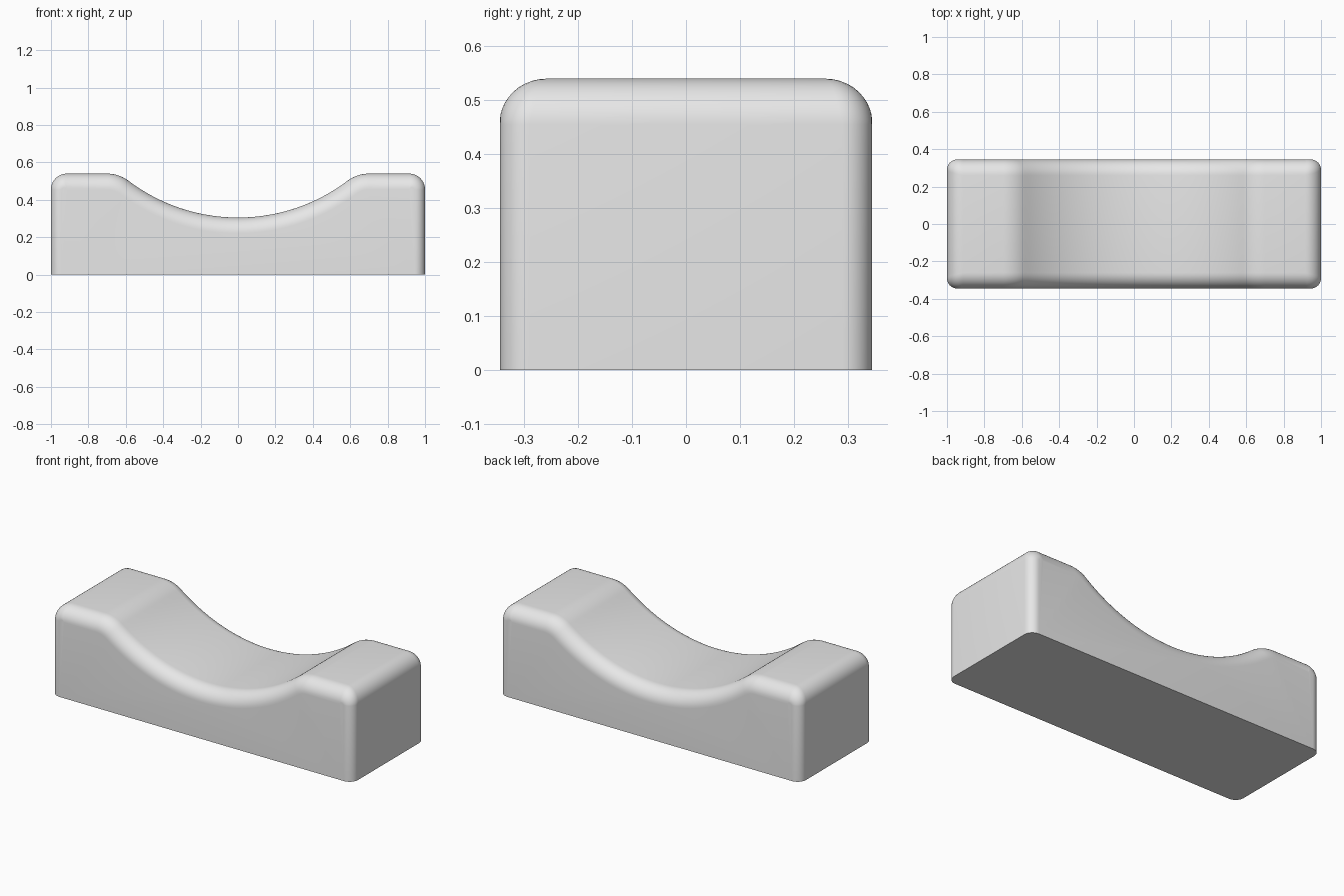
import bpy, bmesh
from math import sin, cos, atan2, hypot, radians, pi

cube = bpy.data.objects.get("Cube")
if cube:
    bpy.data.objects.remove(cube, do_unlink=True)

HALF_LENGTH, HALF_DEPTH, HEIGHT = 1.0, 0.345, 0.54
TOP_ROUND, SIDE_ROUND = 0.085, 0.055
SHOULDER_X, SHOULDER_R = 0.70, 0.19
DIP_Z, DIP_R = 1.275, 0.97
ROUND_STEPS = 10


def arc(cx, cz, r, start, end, steps, facing=1):
    """Points of an arc, each with its outward normal."""
    for i in range(steps + 1):
        a = start + (end - start) * i / steps
        yield cx + r * cos(a), cz + r * sin(a), facing * cos(a), facing * sin(a)


# Right half of the outline: (x, z, normal x, normal z, edge rounding)
half = [(HALF_LENGTH, 0, 1, 0, SIDE_ROUND)]
corner = arc(HALF_LENGTH - TOP_ROUND, HEIGHT - TOP_ROUND, TOP_ROUND, 0, pi / 2, ROUND_STEPS)
for i, p in enumerate(corner):
    half.append((*p, SIDE_ROUND + (TOP_ROUND - SIDE_ROUND) * i / ROUND_STEPS))
shoulder_z = HEIGHT - SHOULDER_R
tangent = atan2(DIP_Z - shoulder_z, -SHOULDER_X)
half += [(*p, TOP_ROUND) for p in
         arc(SHOULDER_X, shoulder_z, SHOULDER_R, pi / 2, tangent, ROUND_STEPS)]
half += [(*p, TOP_ROUND) for p in
         list(arc(0, DIP_Z, DIP_R, tangent - pi, -pi / 2, 20, -1))[1:]]
outline = half + [(-x, z, -nx, nz, r) for x, z, nx, nz, r in reversed(half[:-1])]

# Rings of the rounded body, from the front face to the back face
bm = bmesh.new()


def ring(t, side):
    loop = []
    for x, z, nx, nz, r in outline:
        inset = r * (1 - cos(t))
        y = side * (HALF_DEPTH - r * (1 - sin(t)))
        loop.append(bm.verts.new((x - nx * inset, y, z - nz * inset)))
    return loop


angles = [pi / 2 * i / ROUND_STEPS for i in range(ROUND_STEPS + 1)]
rings = [ring(t, -1) for t in reversed(angles)] + [ring(t, 1) for t in angles]
count = len(outline)
for a, b in zip(rings, rings[1:]):
    for i in range(count):
        j = (i + 1) % count
        bm.faces.new((a[i], a[j], b[j], b[i]))
bm.faces.new(rings[0])
bm.faces.new(rings[-1])
bmesh.ops.recalc_face_normals(bm, faces=bm.faces)

mesh = bpy.data.meshes.new("dipped_rest")
bm.to_mesh(mesh)
bm.free()
body = bpy.data.objects.new("dipped_rest", mesh)
bpy.context.collection.objects.link(body)

# Plain grey
grey = bpy.data.materials.new("light grey")
grey.use_nodes = True
colour = (0.8, 0.8, 0.8, 1)
grey.diffuse_color = colour
grey.node_tree.nodes["Principled BSDF"].inputs["Base Color"].default_value = colour
mesh.materials.append(grey)

bpy.ops.object.select_all(action="DESELECT")
body.select_set(True)
bpy.context.view_layer.objects.active = body
bpy.ops.object.shade_smooth_by_angle(angle=radians(30))
